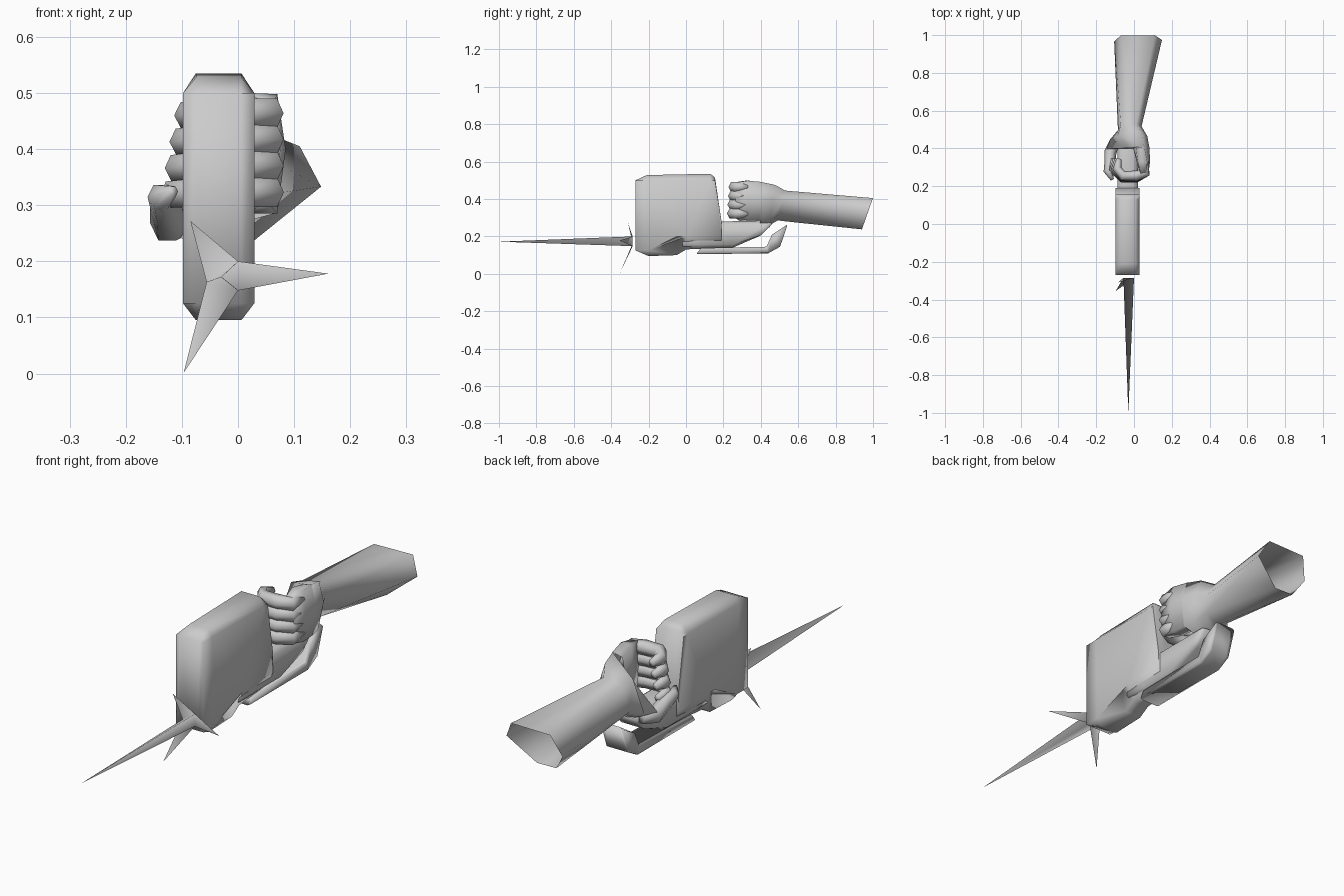
import bpy, bmesh
from math import cos, sin, tau
from mathutils import Vector

if "Cube" in bpy.data.objects:
    bpy.data.objects.remove(bpy.data.objects["Cube"])


def finish(name, bm):
    bmesh.ops.recalc_face_normals(bm, faces=bm.faces)
    for f in bm.faces:
        f.smooth = True
    me = bpy.data.meshes.new(name)
    bm.to_mesh(me)
    bm.free()
    ob = bpy.data.objects.new(name, me)
    bpy.context.collection.objects.link(ob)
    return ob


def skin(name, rings, start=True, end=True, hard_caps=False, hard=None):
    """Smooth surface through rings; optional caps, edges between 'hard' points stay sharp."""
    bm = bmesh.new()
    vs = [[bm.verts.new(p) for p in r] for r in rings]
    n = len(vs[0])
    for a, b in zip(vs, vs[1:]):
        for i in range(n):
            j = (i + 1) % n
            bm.faces.new((a[i], a[j], b[j], b[i]))
    caps = [bm.faces.new(r) for r, on in ((vs[0], start), (vs[-1], end)) if on]
    if hard_caps:
        for f in caps:
            for e in f.edges:
                e.smooth = False
    if hard:
        for e in bm.edges:
            if all(hard(v.co) for v in e.verts) and any(f in caps for f in e.link_faces):
                e.smooth = False
    bmesh.ops.triangulate(bm, faces=caps)
    return finish(name, bm)


def slab(name, profile, x0, x1, c, lo, hi, hard=None):
    """Side profile (y, z) across x; outer layers squeezed to lo(y)..hi for chamfers."""
    full = lambda x: [(x, y, z) for y, z in profile]
    thin = lambda x: [(x, y, min(max(z, lo(y)), hi)) for y, z in profile]
    return skin(name, [thin(x0), full(x0 + c), full(x1 - c), thin(x1)], hard=hard)


def tube(name, path, sides=6, squash=1.0):
    """Path of (x, y, z, radius), mostly horizontal."""
    pts = [Vector(p[:3]) for p in path]
    rings = []
    for i, p in enumerate(pts):
        t = (pts[min(i + 1, len(pts) - 1)] - pts[max(i - 1, 0)]).normalized()
        side = t.cross(Vector((0, 0, 1))).normalized()
        up = side.cross(t)
        r = path[i][3]
        rings.append([p + side * (r * squash * cos(tau * k / sides)) + up * (r * sin(tau * k / sides))
                      for k in range(sides)])
    return skin(name, rings)


def section(y, slope, pts):
    """Six-sided arm section (x, z), leaning in y by slope."""
    mid = sum(z for _, z in pts) / len(pts)
    return [(x, y + slope * (z - mid), z) for x, z in pts]


# main body, its back edges crisp, its lower rear tapering into the handle
slab("body", [(-.27, .125), (-.27, .5), (-.21, .528), (.13, .535), (.155, .515),
              (.19, .28), (.19, .145), (0, .13), (-.05, .1), (-.2, .095)],
     -.098, .029, .023, lambda y: .2 if y > -.06 else .125, .5,
     hard=lambda p: p.y > .12)

# rear handle
slab("handle", [(-.02, .2), (.1, .27), (.19, .28), (.43, .285), (.46, .27),
                (.40, .205), (.25, .14), (.08, .132), (-.02, .135)],
     -.088, .02, .022, lambda y: .155, .265)

# curved plate under the handle
slab("lower_guard", [(.06, .105), (.44, .11), (.503, .145), (.54, .262),
                     (.46, .21), (.43, .145), (.08, .138)],
     -.085, .015, .012, lambda y: .112, .255)

# front flare: long spike with three flat side blades
bm = bmesh.new()
base = [bm.verts.new(p) for p in ((-.056, -.285, .163), (0, -.285, .2), (0, -.285, .148))]
apex = bm.verts.new((-.03, -1, .172))
tips = [bm.verts.new(p) for p in ((-.085, -.31, .272), (.161, -.355, .178), (-.097, -.355, .001))]
for i in range(3):
    a, b = base[i], base[(i + 1) % 3]
    bm.faces.new((a, b, apex))
    bm.faces.new((b, a, tips[i]))
for e in bm.edges:
    e.smooth = len(e.link_faces) < 3
finish("front_flare", bm)

# hollow-ended forearm, flowing through the wrist into the heel of the hand
wrist = [(.01, .445), (.04, .39), (.03, .315), (-.035, .285), (-.085, .31), (-.07, .43)]
skin("forearm_and_palm", [
    section(.97, .35, [(.11, .405), (.148, .333), (.03, .238),
                       (-.06, .24), (-.105, .31), (-.07, .402)]),
    section(.51, .25, wrist),
    section(.46, .15, [(.04, .475), (.07, .4), (.055, .285),
                       (-.06, .26), (-.125, .29), (-.085, .44)]),
    section(.40, .05, [(.055, .49), (.082, .4), (.065, .285),
                       (-.1, .24), (-.145, .29), (-.03, .4)])],
     start=False, hard_caps=True)

# back of the hand leading to the knuckles
skin("hand_back", [section(.402, .05, [(.055, .491), (.082, .4), (.065, .285),
                                       (.01, .285), (-.005, .38), (.01, .48)]),
                   section(.33, 0, [(.07, .498), (.085, .4), (.07, .285),
                                    (.02, .285), (.015, .38), (.02, .5)]),
                   section(.265, 0, [(.066, .488), (.076, .4), (.06, .297),
                                     (.035, .297), (.03, .38), (.035, .49)])],
     start=False)

# four fingers curling round the front
for i in range(4):
    z, o = .464 - .047 * i, .009 * i
    tube(f"finger_{i + 1}", [(.055, .33, z, .026), (.058, .27, z, .03),
                             (.01, .255 - o / 3, z, .031), (-.06, .255 - o / 3, z, .03),
                             (-.09 - o, .295, z - .004, .027), (-.08 - o, .345, z - .008, .015)],
         squash=.9)

# thumb
tube("thumb", [(-.10, .44, .275, .03), (-.125, .38, .268, .036), (-.128, .32, .295, .032),
               (-.138, .28, .315, .026), (-.115, .235, .325, .01)], squash=.9)
